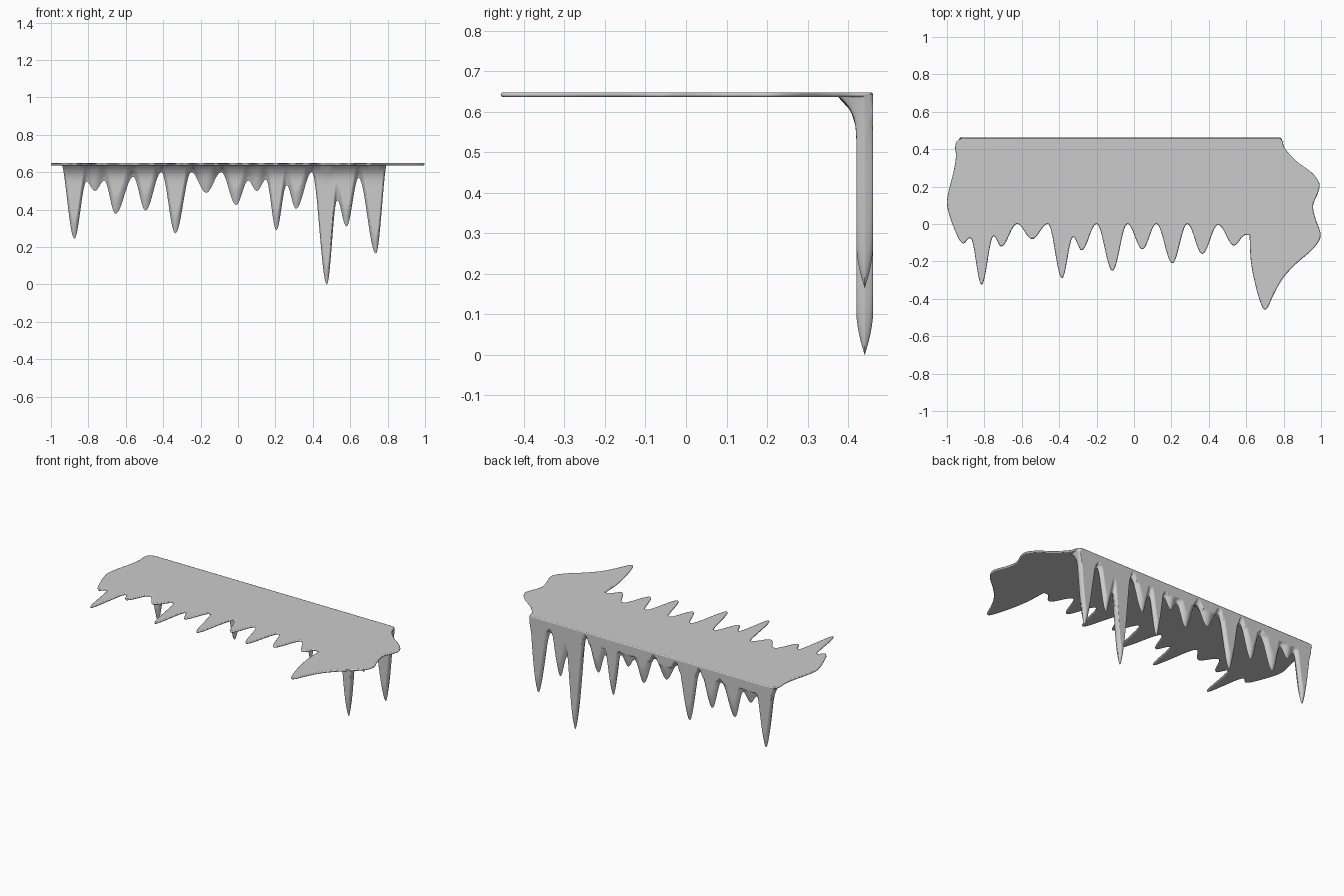
import bpy, bmesh, math

if "Cube" in bpy.data.objects:
    bpy.data.objects.remove(bpy.data.objects["Cube"])

ZTOP, THICK = 0.648, 0.012


def wave(pts, n=14):
    """Rounded valleys and tips: ease smoothly between successive extremes."""
    out = []
    for (x0, v0), (x1, v1) in zip(pts, pts[1:]):
        for i in range(n):
            t = i / n
            out.append((x0 + (x1 - x0) * t, v0 + (v1 - v0) * (0.5 - 0.5 * math.cos(math.pi * t))))
    return out + [pts[-1]]


def smooth_path(pts, n=6):
    """Catmull-Rom curve through an open list of points."""
    p = [pts[0]] + pts + [pts[-1]]
    out = []
    for a, b, c, d in zip(p, p[1:], p[2:], p[3:]):
        for i in range(n):
            t = i / n
            out.append(tuple(0.5 * (2 * b[k] + (c[k] - a[k]) * t
                                    + (2 * a[k] - 5 * b[k] + 4 * c[k] - d[k]) * t * t
                                    + (3 * b[k] - a[k] - 3 * c[k] + d[k]) * t ** 3) for k in (0, 1)))
    return out + [pts[-1]]


def finish(ob, angle):
    bpy.ops.object.select_all(action='DESELECT')
    ob.select_set(True)
    bpy.context.view_layer.objects.active = ob
    if ob.type == 'CURVE':
        bpy.ops.object.convert(target='MESH')
    bpy.ops.object.shade_smooth_by_angle(angle=math.radians(angle))


# flat sheet: dripping front edge, wavy ends, straight rear edge
front = wave([(-.915, -.105), (-.875, -.075), (-.815, -.325), (-.75, -.065), (-.71, -.12),
              (-.625, 0), (-.545, -.08), (-.46, 0), (-.385, -.29), (-.325, -.07), (-.28, -.14),
              (-.20, 0), (-.115, -.25), (-.035, 0), (.045, -.135), (.12, 0), (.205, -.21),
              (.285, 0), (.365, -.16), (.45, -.005), (.535, -.115), (.595, -.06)])
right = smooth_path([(.618, -.06), (.625, -.20), (.65, -.33), (.68, -.43), (.698, -.457), (.718, -.44),
                     (.75, -.37), (.80, -.285), (.87, -.21), (.96, -.13), (.998, -.06),
                     (.97, .03), (.958, .10), (.985, .17), (.99, .22), (.95, .275), (.87, .335),
                     (.81, .40), (.79, .45), (.77, .462)])
left = smooth_path([(-.91, .462), (-.945, .445), (-.956, .41), (-.952, .36), (-.965, .28),
                    (-.99, .18), (-1, .11), (-.985, .04), (-.955, -.04), (-.935, -.085)])
outline = front + right + left

cu = bpy.data.curves.new("top_sheet", 'CURVE')
cu.dimensions = '2D'
cu.fill_mode = 'BOTH'
cu.bevel_depth = THICK / 2
cu.offset = -THICK / 2
cu.bevel_resolution = 1
sp = cu.splines.new('POLY')
sp.points.add(len(outline) - 1)
for p, (x, y) in zip(sp.points, outline):
    p.co = (x, y, 0, 1)
sp.use_cyclic_u = True
sheet = bpy.data.objects.new("top_sheet", cu)
sheet.location.z = ZTOP - THICK / 2
bpy.context.collection.objects.link(sheet)
finish(sheet, 60)

# hanging curtain of icicles along the rear edge
lower = wave([(-.953, .67), (-.875, .245), (-.81, .55), (-.765, .50), (-.715, .555), (-.655, .378),
              (-.56, .575), (-.495, .395), (-.41, .60), (-.335, .273), (-.25, .60), (-.17, .49),
              (-.09, .60), (-.01, .425), (.055, .555), (.10, .50), (.15, .56), (.205, .29),
              (.26, .53), (.31, .405), (.395, .60), (.475, 0), (.53, .45), (.58, .31),
              (.645, .57), (.737, .165), (.803, .67)])
ROWS, YC, HALF, ZJ = 24, 0.441, 0.0205, ZTOP - THICK / 2
bm = bmesh.new()
faces = {-1: [], 1: []}
for x, b in lower:
    b = min(b, ZJ - .001)
    for side in (-1, 1):
        col = []
        for j in range(ROWS + 1):
            s = (j / ROWS) ** 1.6                      # rows crowd toward the tip
            z = b + (ZJ - b) * s
            d = z - b
            u = min(1, d / .10)
            y = HALF * (1 - (1 - u) ** 1.6)            # taper to a thin lower edge
            if side < 0:                               # fillet under the sheet
                y += .05 * max(0, (z - .53) / (ZJ - .53)) ** 3 * min(1, d / .035)
            elif z > .58:                              # full depth where it meets the rear edge
                y = max(y, HALF * min(1, d / .035))
            col.append(bm.verts.new((x, YC + side * y, z)))
        faces[side].append(col)
for side, cols in faces.items():
    for a, c in zip(cols, cols[1:]):
        for j in range(ROWS):
            bm.faces.new((a[j], c[j], c[j + 1], a[j + 1]))
bmesh.ops.remove_doubles(bm, verts=bm.verts, dist=1e-5)
bmesh.ops.recalc_face_normals(bm, faces=bm.faces)
me = bpy.data.meshes.new("icicle_curtain")
bm.to_mesh(me)
bm.free()
curtain = bpy.data.objects.new("icicle_curtain", me)
bpy.context.collection.objects.link(curtain)
finish(curtain, 70)
